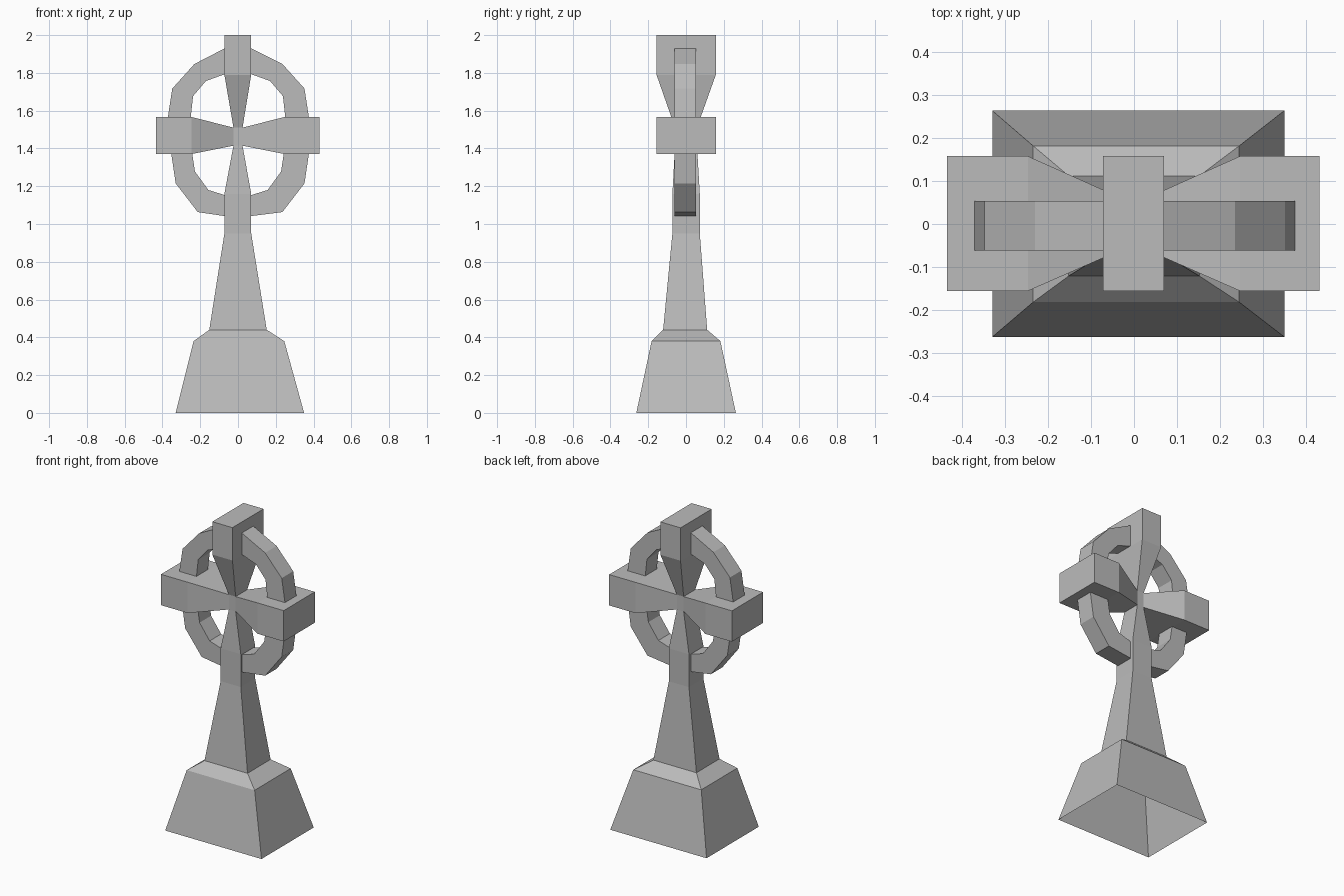
import bpy

# Remove the default cube
cube = bpy.data.objects.get("Cube")
if cube:
    bpy.data.objects.remove(cube, do_unlink=True)

# Single stone colour
STONE = (0.5, 0.5, 0.5, 1.0)
stone = bpy.data.materials.new("grey_stone")
stone.use_nodes = True
stone.diffuse_color = STONE
bsdf = next(n for n in stone.node_tree.nodes if n.type == "BSDF_PRINCIPLED")
bsdf.inputs["Base Color"].default_value = STONE
bsdf.inputs["Roughness"].default_value = 0.9


def loft(name, loops, cap_start=True, cap_end=True):
    """Skin a run of four-cornered loops into one flat-shaded solid."""
    verts = [v for loop in loops for v in loop]
    faces = []
    for i in range(len(loops) - 1):
        a, b = 4 * i, 4 * (i + 1)
        for k in range(4):
            n = (k + 1) % 4
            faces.append((a + k, a + n, b + n, b + k))
    last = len(verts) - 4
    if cap_start:
        faces.append((3, 2, 1, 0))
    if cap_end:
        faces.append(tuple(last + k for k in range(4)))
    mesh = bpy.data.meshes.new(name)
    mesh.from_pydata(verts, [], faces)
    mesh.materials.append(stone)
    obj = bpy.data.objects.new(name, mesh)
    bpy.context.collection.objects.link(obj)
    return obj


def level(z, x0, x1, y0, y1):
    """Horizontal rectangle, anticlockwise from above."""
    return [(x0, y0, z), (x1, y0, z), (x1, y1, z), (x0, y1, z)]


def upright(x, y0, y1, z0, z1):
    """Rectangle across the x axis, anticlockwise seen from +x."""
    return [(x, y0, z0), (x, y1, z0), (x, y1, z1), (x, y0, z1)]


# Hub where the four arms meet
HX, HY, HZ0, HZ1 = 0.024, 0.058, 1.415, 1.51

# Plinth, open underneath, with sloped shoulder
loft("plinth", [
    level(0, -0.33, 0.35, -0.263, 0.264),
    level(0.38, -0.235, 0.245, -0.182, 0.182),
    level(0.44, -0.152, 0.152, -0.121, 0.112),
], cap_start=False, cap_end=False)

# Tapered shaft narrowing into the hub
loft("shaft", [
    level(0.44, -0.152, 0.152, -0.121, 0.112),
    level(0.95, -0.072, 0.07, -0.072, 0.073),
    level(1.16, -0.072, 0.07, -0.072, 0.073),
    level(HZ0, -HX, HX, -HY, HY),
], cap_start=False, cap_end=False)

loft("hub", [level(HZ0, -HX, HX, -HY, HY), level(HZ1, -HX, HX, -HY, HY)],
     False, False)

# Flared top arm
loft("top_arm", [
    level(HZ1, -HX, HX, -HY, HY),
    level(1.79, -0.072, 0.07, -0.156, 0.158),
    level(2.0, -0.072, 0.07, -0.156, 0.158),
], cap_start=False)

# Flared side arms
loft("left_arm", [
    upright(HX, -HY, HY, HZ0, HZ1),
    upright(0.247, -0.156, 0.158, 1.37, 1.567),
    upright(0.432, -0.156, 0.158, 1.37, 1.567),
], cap_start=False)
loft("right_arm", [
    upright(-0.435, -0.156, 0.158, 1.37, 1.567),
    upright(-0.247, -0.156, 0.158, 1.37, 1.567),
    upright(-HX, -HY, HY, HZ0, HZ1),
], cap_end=False)

# Ring quarters: (outer x, outer z, inner x, inner z) from shaft line to arm
upper = [(0.07, 1.93, 0.07, 1.793), (0.235, 1.847, 0.17, 1.757),
         (0.352, 1.717, 0.238, 1.677), (0.375, 1.567, 0.25, 1.567)]
lower = [(0.07, 1.042, 0.07, 1.153), (0.235, 1.063, 0.157, 1.18),
         (0.352, 1.215, 0.228, 1.278), (0.375, 1.37, 0.242, 1.37)]
RY0, RY1 = -0.062, 0.054


def ring_quarter(name, points, side, out_shift):
    loops = []
    for i, (ox, oz, ix, iz) in enumerate(points):
        ox = side * (ox - (out_shift if i else 0))
        ix *= side
        loop = [(ox, RY0, oz), (ix, RY0, iz), (ix, RY1, iz), (ox, RY1, oz)]
        loops.append(loop)
    obj = loft(name, loops)
    # Mirrored quarters need their winding turned outward
    if (side > 0) == (points is upper):
        obj.data.flip_normals()


ring_quarter("ring_upper_left", upper, 1, 0.0)
ring_quarter("ring_upper_right", upper, -1, 0.004)
ring_quarter("ring_lower_left", lower, 1, 0.0)
ring_quarter("ring_lower_right", lower, -1, 0.022)
